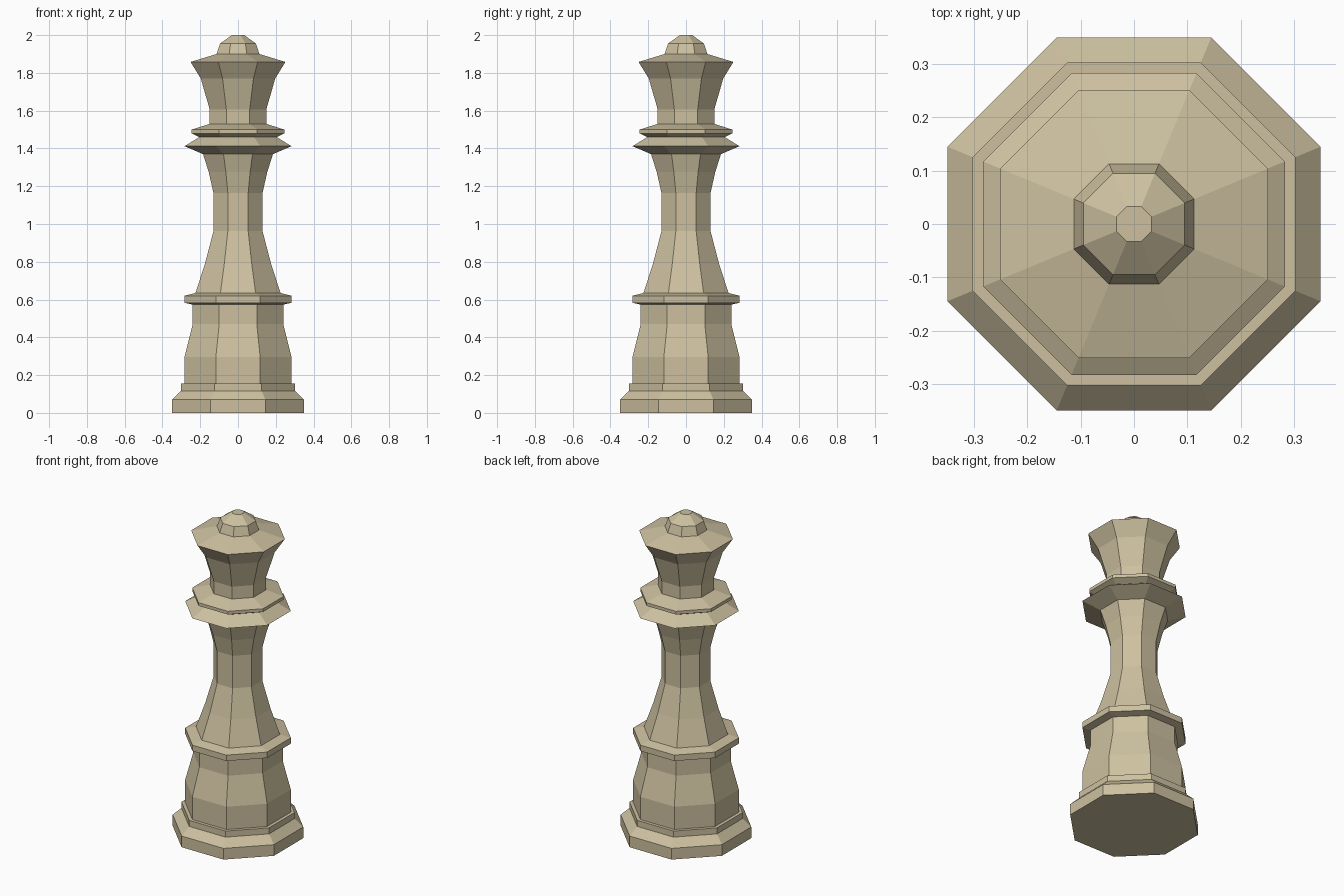
import bpy, bmesh, math

cube = bpy.data.objects.get("Cube")
if cube:
    bpy.data.objects.remove(cube, do_unlink=True)

SIDES = 8

# One ivory colour for the whole piece
ivory = bpy.data.materials.new("ivory")
ivory.use_nodes = True
colour = (0.61, 0.53, 0.35, 1)
ivory.diffuse_color = colour
ivory.node_tree.nodes["Principled BSDF"].inputs["Base Color"].default_value = colour


def turned_part(name, profile, cap_bottom=False, cap_top=False):
    """Octagonal lathe; profile lists (distance to flat side, height) upwards."""
    bm = bmesh.new()
    rings = []
    for apothem, z in profile:
        radius = apothem / math.cos(math.pi / SIDES)
        angles = [(i + 0.5) * math.tau / SIDES for i in range(SIDES)]
        rings.append([bm.verts.new((radius * math.cos(a), radius * math.sin(a), z))
                      for a in angles])
    for low, high in zip(rings, rings[1:]):
        for i in range(SIDES):
            j = (i + 1) % SIDES
            bm.faces.new((low[i], low[j], high[j], high[i]))
    if cap_bottom:
        bm.faces.new(rings[0][::-1])
    if cap_top:
        bm.faces.new(rings[-1])
    mesh = bpy.data.meshes.new(name)
    bm.to_mesh(mesh)
    bm.free()
    mesh.materials.append(ivory)
    obj = bpy.data.objects.new(name, mesh)
    bpy.context.collection.objects.link(obj)
    return obj


# Stepped foot
turned_part("foot", [(0.35, 0), (0.35, 0.07), (0.303, 0.117), (0.303, 0.155),
                     (0.283, 0.155)], cap_bottom=True)
# Heavy lower body
turned_part("lower_body", [(0.283, 0.155), (0.283, 0.297), (0.24, 0.47), (0.24, 0.573)])
# Band between body and stem
turned_part("body_band", [(0.24, 0.573), (0.283, 0.583), (0.283, 0.62), (0.225, 0.635)])
# Slender waisted stem
turned_part("stem", [(0.225, 0.635), (0.175, 0.79), (0.13, 0.962), (0.13, 1.165),
                     (0.155, 1.275), (0.185, 1.37)])
# Wide sharp collar and the thinner ring above it
turned_part("wide_collar", [(0.185, 1.37), (0.283, 1.412), (0.205, 1.46)])
turned_part("neck_ring", [(0.205, 1.46), (0.245, 1.48), (0.245, 1.5), (0.15, 1.53)])
# Flared crown with its sloping lid
turned_part("crown", [(0.15, 1.53), (0.15, 1.607), (0.197, 1.77), (0.251, 1.858),
                      (0.113, 1.9)])
# Small domed finial
turned_part("finial", [(0.113, 1.9), (0.095, 1.955), (0.033, 2.0)], cap_top=True)
